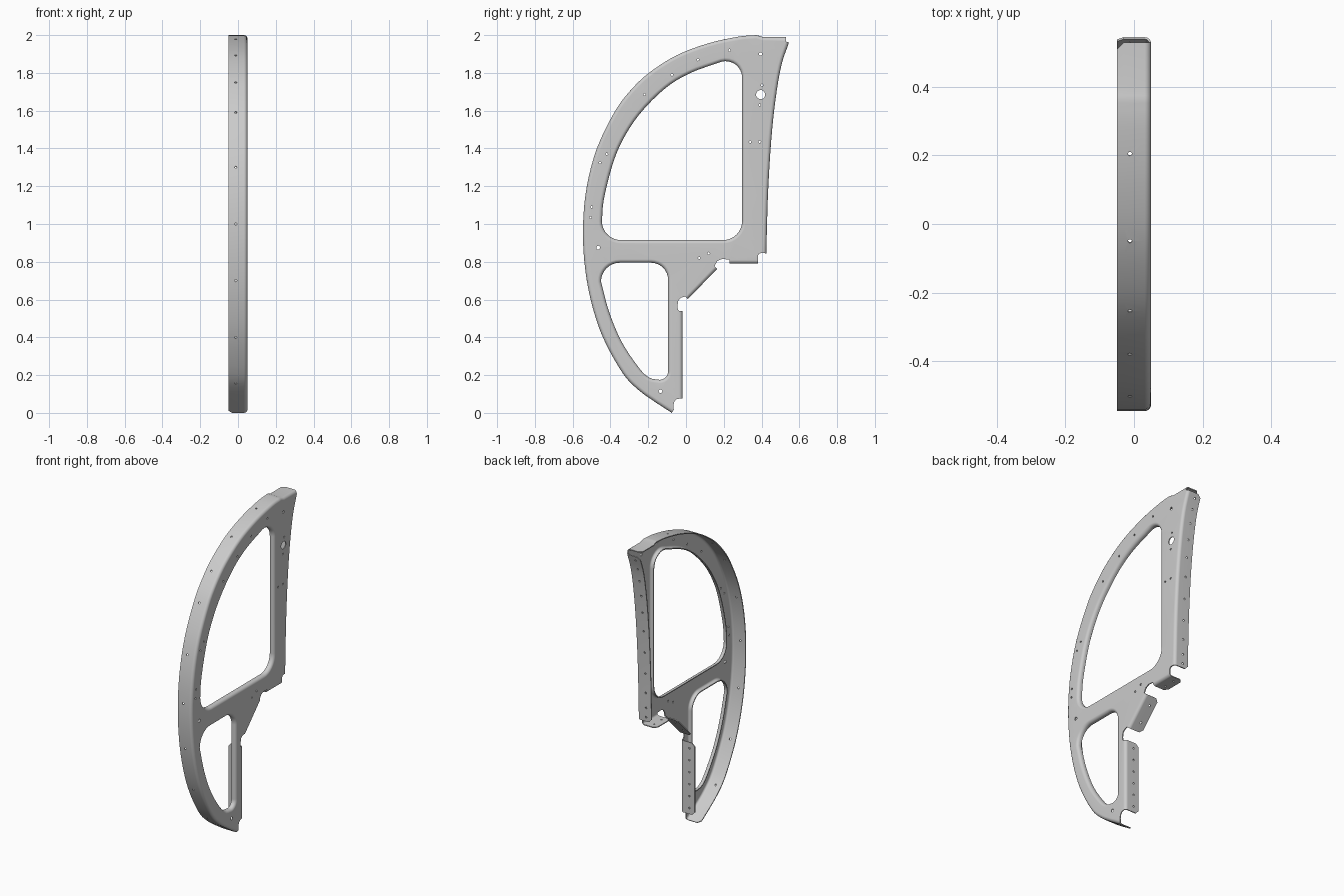
import bpy, bmesh, math
from mathutils import Vector, Matrix

if "Cube" in bpy.data.objects:
    bpy.data.objects.remove(bpy.data.objects["Cube"])

T, R, X1, X0 = 0.006, 0.016, 0.05, -0.05      # sheet thickness, bend radius, web face, flange edge


def spline(pts, n=4):
    """Catmull-Rom curve through 2D points."""
    p = [Vector(q) for q in pts]
    p = [2 * p[0] - p[1]] + p + [2 * p[-1] - p[-2]]
    out = []
    for i in range(1, len(p) - 2):
        a, b, c, d = p[i - 1:i + 3]
        for k in range(n):
            t = k / n
            out.append(0.5 * (2 * b + (c - a) * t + (2 * a - 5 * b + 4 * c - d) * t * t
                              + (3 * b - a - 3 * c + d) * t ** 3))
    return out + [p[-2]]


def arc(cy, cz, r, a0, a1, n=8):
    return [Vector((cy + r * math.cos(math.radians(a0 + (a1 - a0) * k / n)),
                    cz + r * math.sin(math.radians(a0 + (a1 - a0) * k / n)))) for k in range(n + 1)]


def left_normals(path, closed):
    out, n = [], len(path)
    for i in range(n):
        a = path[i - 1] if closed or i > 0 else path[i]
        b = path[(i + 1) % n] if closed or i < n - 1 else path[i]
        t = (b - a).normalized()
        out.append((Vector((-t.y, t.x)), t))
    return out


bm = bmesh.new()
boundary = []                                  # edges that bound the flat web


def vert(p, x):
    return bm.verts.new((x, p.x, p.y))


def strip(path, side, edge_x, chamfer=0.0, closed=False):
    """Bent flange along a path; returns its row of web-side vertices."""
    path = [Vector(p) for p in path]
    rows = []
    last = len(path) - 1
    for i, (p, (nrm, t)) in enumerate(zip(path, left_normals(path, closed))):
        n = nrm * side
        row = []
        for k in range(5):
            a = math.pi / 2 * k / 4
            row.append(vert(p - n * (T / 2 + R * (1 - math.sin(a))),
                            X1 - T / 2 - R * (1 - math.cos(a))))
        if chamfer:
            row.append(vert(p - n * T / 2, edge_x + chamfer))
        s = 0 if closed or 0 < i < last else (1 if i == 0 else -1)
        row.append(vert(p - n * T / 2 + t * s * chamfer, edge_x))
        rows.append(row)
    pairs = list(zip(rows, rows[1:])) + ([(rows[-1], rows[0])] if closed else [])
    for a, b in pairs:
        for k in range(len(a) - 1):
            bm.faces.new((a[k], a[k + 1], b[k + 1], b[k]))
    return [r[0] for r in rows]


def bound(loop):
    for a, b in zip(loop, loop[1:] + loop[:1]):
        boundary.append(bm.edges.get((a, b)) or bm.edges.new((a, b)))


def notch(*pts):
    return [vert(Vector(p), X1 - T / 2) for p in pts]


# Flange paths (y, z), clockwise
outer = [Vector((-0.075, 0.0))] + spline([
    (-0.16, 0.055), (-0.25, 0.12), (-0.335, 0.21), (-0.44, 0.4), (-0.505, 0.6), (-0.538, 0.8),
    (-0.545, 1.0), (-0.525, 1.2), (-0.472, 1.4), (-0.38, 1.59), (-0.30, 1.70), (-0.2, 1.797),
    (-0.05, 1.893), (0.12, 1.957), (0.28, 1.992), (0.375, 2.0)]) + [
    Vector((0.405, 1.99)), Vector((0.53, 1.99))]
rear = spline([(0.545, 1.96), (0.505, 1.84), (0.474, 1.66), (0.451, 1.44), (0.435, 1.18),
               (0.428, 0.96), (0.425, 0.845)])
ledge = [(0.38, 0.79), (0.23, 0.79)]
slant = [(0.165, 0.762), (0.01, 0.603)]
post = [(-0.018, 0.54), (-0.018, 0.075)]

# Outside edge of the web with flanges and relief notches
loop = strip(outer, 1, X0, 0.02)
loop += strip(rear, 1, X0, 0.02)
loop += notch((0.39, 0.845), (0.381, 0.835))
loop += strip(ledge, 1, X0, 0.02)
loop += notch((0.225, 0.812), (0.19, 0.815), (0.165, 0.803), (0.155, 0.785))
loop += strip(slant, 1, X0, 0.02)
loop += notch((-0.025, 0.61), (-0.04, 0.597), (-0.045, 0.57), (-0.043, 0.545))
loop += strip(post, 1, X0, 0.02)
loop += notch((-0.05, 0.073), (-0.062, 0.06), (-0.067, 0.035))
bound(loop)

# Lipped window openings
upper = (arc(0.197, 1.015, 0.1, 0, -90) + arc(-0.345, 1.015, 0.1, -90, -180)
         + spline([(-0.445, 1.015), (-0.435, 1.13), (-0.39, 1.31), (-0.335, 1.445), (-0.243, 1.585),
                   (-0.11, 1.718), (0.02, 1.798), (0.187, 1.859)])[1:]
         + arc(0.21, 1.775, 0.087, 105, 0)[1:])
lower = (arc(-0.185, 0.705, 0.09, 90, 0) + arc(-0.14, 0.22, 0.045, 0, -90)
         + spline([(-0.14, 0.175), (-0.195, 0.187), (-0.25, 0.24), (-0.34, 0.375), (-0.407, 0.535),
                   (-0.45, 0.695)])[1:]
         + arc(-0.35, 0.695, 0.1, 180, 90)[1:])
for window in (upper, lower):
    bound(strip(window, -1, X1 - 0.03, closed=True))

# Tooling and rivet holes in the web
holes = [(0.395, 1.685, 0.024), (0.395, 1.9, 0.009), (-0.465, 0.875, 0.01), (-0.135, 0.115, 0.01)]
holes += [(y, z, 0.006) for y, z in (
    (0.34, 1.435), (0.39, 1.435), (0.402, 1.735), (0.39, 1.63), (0.07, 0.82), (0.12, 0.845),
    (-0.5, 1.09), (-0.505, 1.035), (-0.455, 1.325), (-0.42, 1.37), (-0.22, 1.685),
    (-0.075, 1.79), (0.063, 1.87), (0.23, 1.92))]
for y, z, r in holes:
    n = 24 if r > 0.02 else 12
    bound([vert(p, X1 - T / 2) for p in arc(y, z, r, 0, 360, n)[:-1]])

bmesh.ops.triangle_fill(bm, edges=boundary, use_beauty=True)
bmesh.ops.recalc_face_normals(bm, faces=bm.faces)
mesh = bpy.data.meshes.new("frame_rib")
bm.to_mesh(mesh)
bm.free()
rib = bpy.data.objects.new("frame_rib", mesh)
bpy.context.collection.objects.link(rib)
sol = rib.modifiers.new("sheet", 'SOLIDIFY')
sol.thickness, sol.offset = T, 0

# Rivet hole cutters through the flanges
cb = bmesh.new()


def drill(p, n, x=-0.012):
    q = Vector((0, n.x, n.y)).to_track_quat('Z', 'Y').to_matrix().to_4x4()
    bmesh.ops.create_cone(cb, cap_ends=True, segments=10, radius1=0.006, radius2=0.006, depth=0.03,
                          matrix=Matrix.Translation((x, p.x, p.y)) @ q)


def drill_line(path, count):
    path = [Vector(p) for p in path]
    nrm = left_normals(path, False)
    for k in range(count):
        f = (k + 0.5) / count * (len(path) - 1)
        i = int(f)
        drill(path[i].lerp(path[i + 1], f - i), nrm[i][0])


drill_line(rear, 11)
drill_line(slant, 2)
drill_line(ledge, 2)
drill_line(post, 6)
drill_line(outer[4:-5], 9)
cm = bpy.data.meshes.new("rivet_cutter")
cb.to_mesh(cm)
cb.free()
cutter = bpy.data.objects.new("rivet_cutter", cm)
bpy.context.collection.objects.link(cutter)
cutter.hide_render = True
cut = rib.modifiers.new("rivets", 'BOOLEAN')
cut.operation, cut.solver, cut.object = 'DIFFERENCE', 'EXACT', cutter

bpy.context.view_layer.objects.active = rib
rib.select_set(True)
for name in ("sheet", "rivets"):
    bpy.ops.object.modifier_apply(modifier=name)
bpy.data.objects.remove(cutter)
bpy.ops.object.shade_smooth_by_angle(angle=math.radians(35))
wn = rib.modifiers.new("flat_web_shading", 'WEIGHTED_NORMAL')
wn.keep_sharp = True
